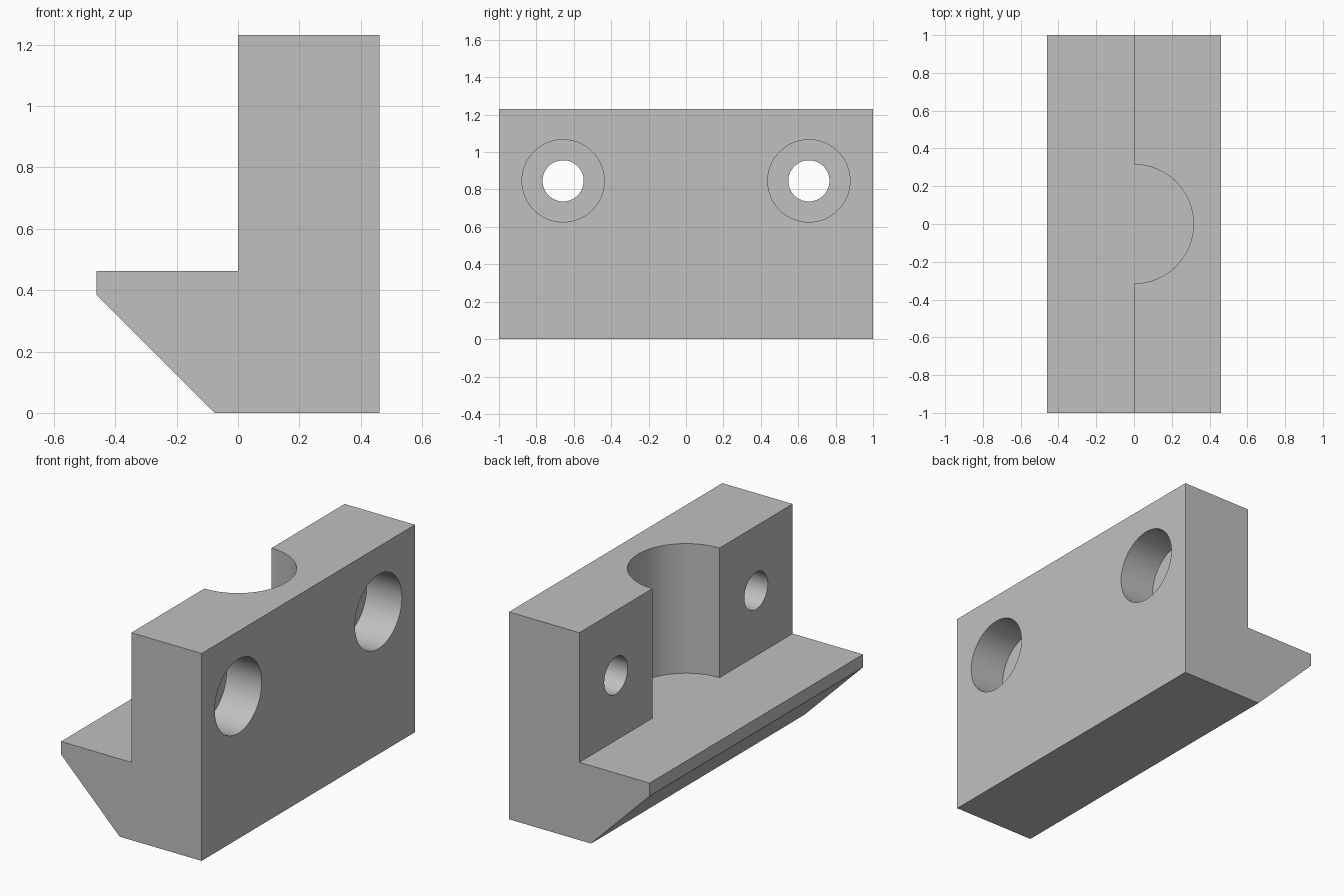
import bpy
import bmesh
import math
from mathutils import Vector

U = 1 / 13                      # design unit
SHELF, TOP, HALF = 6 * U, 16 * U, 6 * U

cube = bpy.data.objects.get("Cube")
if cube:
    bpy.data.objects.remove(cube, do_unlink=True)

grey = bpy.data.materials.new("plain grey")
grey.use_nodes = True
color = (0.53, 0.53, 0.53, 1)
grey.diffuse_color = color
grey.node_tree.nodes["Principled BSDF"].inputs["Base Color"].default_value = color


def prism(name, outline, sweep):
    """Extrude a closed outline along a vector into a solid."""
    bm = bmesh.new()
    face = bm.faces.new([bm.verts.new(p) for p in outline])
    result = bmesh.ops.extrude_face_region(bm, geom=[face], use_keep_orig=True)
    moved = [v for v in result["geom"] if isinstance(v, bmesh.types.BMVert)]
    bmesh.ops.translate(bm, verts=moved, vec=Vector(sweep))
    bmesh.ops.recalc_face_normals(bm, faces=bm.faces)
    mesh = bpy.data.meshes.new(name)
    bm.to_mesh(mesh)
    bm.free()
    mesh.materials.append(grey)
    obj = bpy.data.objects.new(name, mesh)
    bpy.context.collection.objects.link(obj)
    return obj


def circle(radius, count=96):
    return [(radius * math.cos(math.tau * i / count),
             radius * math.sin(math.tau * i / count)) for i in range(count)]


# Bracket body: upright wall with a chamfered shelf
profile = [(-U, 0), (HALF, 0), (HALF, TOP), (0, TOP),
           (0, SHELF), (-HALF, SHELF), (-HALF, 5 * U)]
body = prism("bracket_body", [(x, -1, z) for x, z in profile], (0, 2, 0))

# Round recess in the wall, standing on the shelf
cutters = [prism("recess_cutter", [(x, y, SHELF) for x, y in circle(0.315)],
                 (0, 0, 1))]

# Screw holes with counterbores on the flat side
for side in (-1, 1):
    for name, radius, start in (("screw_hole_cutter", 0.11, -0.1),
                                ("counterbore_cutter", 0.22, HALF / 2)):
        ring = [(start, side * 0.657 + y, 11 * U + z) for y, z in circle(radius)]
        cutters.append(prism(name, ring, (0.7, 0, 0)))

bpy.context.view_layer.objects.active = body
for cutter in cutters:
    mod = body.modifiers.new(cutter.name, "BOOLEAN")
    mod.operation, mod.solver, mod.object = "DIFFERENCE", "EXACT", cutter
    bpy.ops.object.modifier_apply(modifier=mod.name)
    bpy.data.objects.remove(cutter, do_unlink=True)

# Smooth bores, crisp edges
bpy.ops.object.select_all(action="DESELECT")
body.select_set(True)
bpy.ops.object.shade_smooth_by_angle(angle=math.radians(30))
